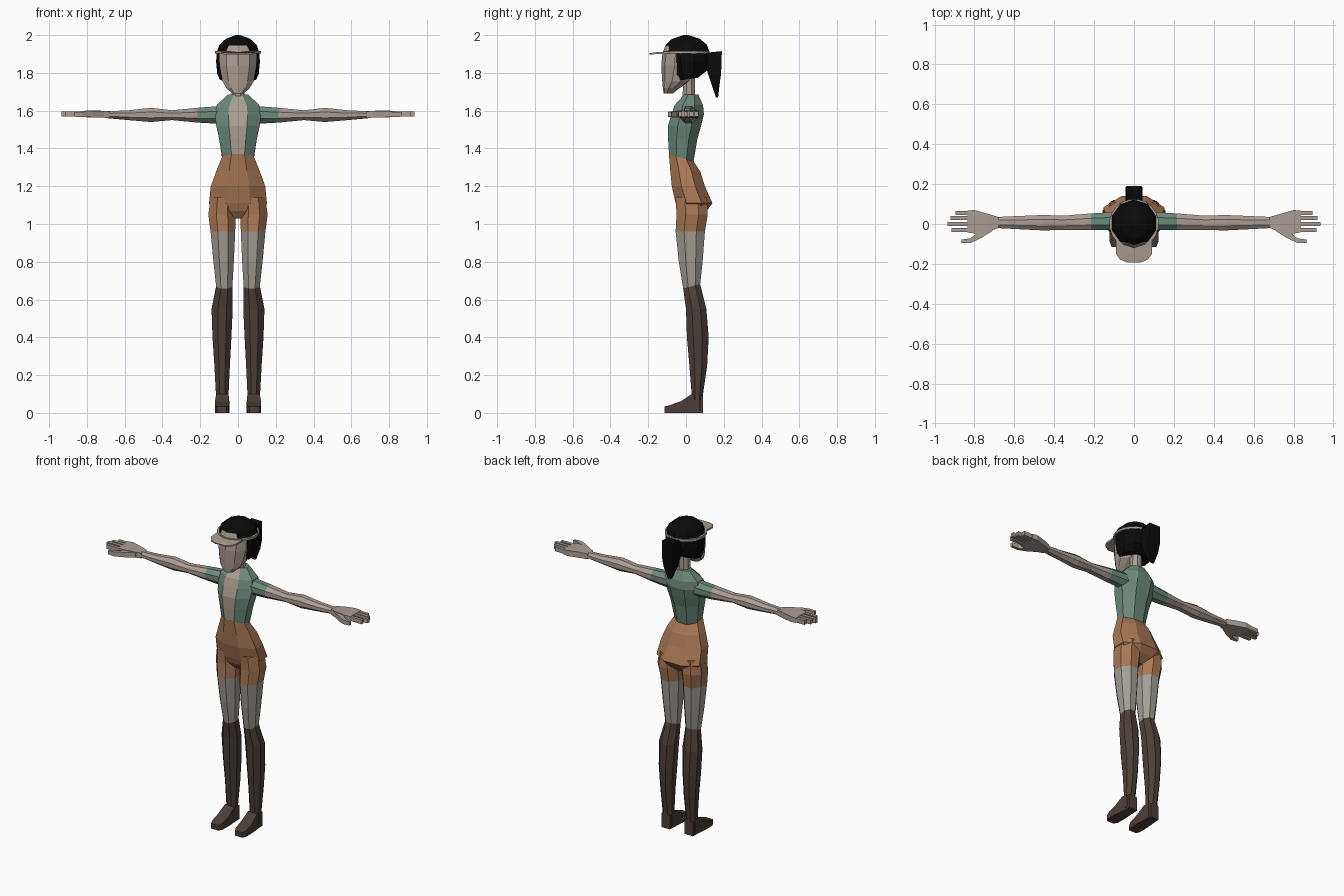
import bpy
import bmesh
from math import pi, sin, cos

default_cube = bpy.data.objects.get("Cube")
if default_cube:
    bpy.data.objects.remove(default_cube, do_unlink=True)


def make_material(name, red, green, blue):
    material = bpy.data.materials.new(name)
    material.use_nodes = True
    colour = (red, green, blue, 1)
    material.diffuse_color = colour
    shader = material.node_tree.nodes["Principled BSDF"]
    shader.inputs["Base Color"].default_value = colour
    shader.inputs["Roughness"].default_value = 0.9
    return material


SKIN = make_material("skin", .40, .34, .29)
STOCKING = make_material("stocking grey", .37, .34, .30)
SHORTS = make_material("shorts tan", .40, .19, .09)
SHIRT = make_material("shirt green", .15, .255, .20)
BOOT = make_material("boot brown", .073, .05, .041)
HAIR = make_material("hair black", .003, .003, .003)


def loft(name, axis, rings, sides, materials, rule=None, mirror=False):
    """Skin polygon rings along an axis.

    Each ring is (position, low u, high u, low v, high v, tilt), where u and v
    are the two remaining axes and tilt slopes the ring along v.
    """
    mesh = bpy.data.meshes.new(name)
    for material in materials:
        mesh.materials.append(material)
    u_axis, v_axis = [other for other in range(3) if other != axis]
    bm = bmesh.new()
    loops = []
    for ring in rings:
        position, u_low, u_high, v_low, v_high = ring[:5]
        tilt = ring[5] if len(ring) > 5 else 0
        loop = []
        for k in range(sides):
            angle = 2 * pi * (k + .5) / sides
            grow = 1 / cos(pi / sides)
            u_off = cos(angle) * grow * (u_high - u_low) / 2
            v_off = sin(angle) * grow * (v_high - v_low) / 2
            point = [0, 0, 0]
            point[axis] = position + tilt * v_off
            point[u_axis] = (u_low + u_high) / 2 + u_off
            point[v_axis] = (v_low + v_high) / 2 + v_off
            loop.append(bm.verts.new(point))
        loops.append(loop)
    for step, (near, far) in enumerate(zip(loops, loops[1:])):
        for k in range(sides):
            after = (k + 1) % sides
            face = bm.faces.new((near[k], near[after], far[after], far[k]))
            if rule:
                face.material_index = rule(step, face.calc_center_median())
    for loop, step in ((loops[0], 0), (loops[-1], len(loops) - 2)):
        cap = bm.faces.new(loop)
        if rule:
            cap.material_index = rule(step, cap.calc_center_median())
    bmesh.ops.recalc_face_normals(bm, faces=bm.faces)
    bm.to_mesh(mesh)
    bm.free()
    part = bpy.data.objects.new(name, mesh)
    bpy.context.scene.collection.objects.link(part)
    if mirror:
        part.modifiers.new("mirror", "MIRROR")
    return part


def centred(position, half_width, low, high, tilt=0):
    return position, -half_width, half_width, low, high, tilt


# Torso with an open strip down the front
loft("shirt_torso", 2, [
    centred(1.35, .083, -.09, .04, -.3),
    centred(1.45, .100, -.095, .06),
    centred(1.52, .115, -.095, .08),
    centred(1.58, .122, -.078, .095),
    centred(1.63, .112, -.06, .09),
    centred(1.685, .055, -.01, .065),
], 8, [SHIRT, SKIN], lambda step, c: int(abs(c.x) < .01 and c.y < 0))

# Hips and seat
loft("hips", 2, [
    centred(1.35, .084, -.091, .041, -.3),
    centred(1.28, .115, -.083, .075),
    centred(1.20, .144, -.075, .10),
    centred(1.11, .153, -.055, .14),
    centred(1.07, .110, -.04, .11),
    centred(1.03, .045, -.01, .06),
], 8, [SHORTS])

# Legs: shorts, then stocking, then tall boot
loft("legs", 2, [
    (1.14, .02, .145, -.055, .11),
    (1.05, .012, .157, -.05, .115),
    (.96, .015, .145, -.055, .10),
    (.80, .022, .130, -.038, .088),
    (.67, .03, .115, -.015, .075, .25),
    (.55, .028, .140, 0, .108),
    (.40, .035, .135, .005, .12),
    (.25, .043, .125, .018, .112),
    (.10, .05, .117, .03, .09),
    (.01, .05, .115, .03, .09),
], 8, [SHORTS, STOCKING, BOOT],
    lambda step, c: 0 if step < 2 else 1 if step < 4 else 2, mirror=True)

loft("feet", 1, [
    (.09, .053, .112, 0, .09),
    (.03, .05, .116, 0, .10),
    (-.03, .046, .122, 0, .06),
    (-.09, .048, .122, 0, .04),
    (-.115, .06, .112, 0, .033),
], 4, [BOOT], mirror=True)

# Arms with short sleeves, flowing into the palms
loft("arms", 0, [
    (.09, -.03, .06, 1.53, 1.625),
    (.215, -.03, .053, 1.537, 1.615),
    (.35, -.03, .042, 1.55, 1.602),
    (.46, -.032, .045, 1.54, 1.615),
    (.58, -.026, .04, 1.55, 1.602),
    (.69, -.02, .035, 1.56, 1.597),
], 8, [SHIRT, SKIN], lambda step, c: min(step, 1), mirror=True)

loft("palms", 0, [
    (.68, -.02, .035, 1.562, 1.596),
    (.73, -.038, .05, 1.563, 1.6),
    (.80, -.048, .07, 1.565, 1.6),
    (.835, -.042, .067, 1.567, 1.598),
], 4, [SKIN], mirror=True)

for label, middle, tip in (("little", .055, .895), ("ring", .029, .92),
                           ("middle", .001, .935), ("index", -.03, .915)):
    loft(label + "_fingers", 0, [
        (reach, middle - .01, middle + .01, 1.569, 1.596)
        for reach in (.80, tip)], 4, [SKIN], mirror=True)

loft("thumbs", 0, [
    (.71, -.035, -.005, 1.565, 1.597),
    (.77, -.072, -.03, 1.565, 1.597),
    (.82, -.095, -.072, 1.566, 1.594),
    (.865, -.095, -.078, 1.568, 1.592),
], 4, [SKIN], mirror=True)

# Neck and head
loft("neck", 2, [
    centred(1.60, .045, -.035, .05),
    centred(1.67, .034, -.018, .048),
    centred(1.79, .034, -.015, .048),
], 8, [SKIN])

loft("face", 2, [
    centred(1.692, .032, -.118, -.07),
    centred(1.72, .062, -.12, -.035),
    centred(1.755, .082, -.122, .02),
    centred(1.84, .099, -.126, .07),
    centred(1.90, .099, -.12, .07),
    centred(1.945, .075, -.106, .05),
], 10, [SKIN])

# Hair cap and ponytail
loft("hair_cap", 2, [
    centred(1.765, .095, -.06, .06, .15),
    centred(1.80, .110, -.09, .11, .15),
    centred(1.86, .116, -.104, .12),
    centred(1.91, .112, -.108, .118),
    centred(1.95, .098, -.10, .105),
    centred(1.98, .065, -.07, .07),
    centred(2.0, .012, -.012, .012),
], 10, [HAIR])

loft("ponytail", 2, [
    centred(1.91, .038, .09, .19, .1),
    centred(1.80, .042, .115, .186),
    centred(1.74, .035, .135, .178),
    centred(1.67, .012, .158, .17),
], 4, [HAIR])

# Sun visor band and bill
loft("visor_band", 2, [
    centred(height, .123, -.122, .124) for height in (1.902, 1.916)
], 20, [SKIN])

loft("visor_bill", 1, [
    centred(-.06, .09, 1.904, 1.915),
    centred(-.15, .09, 1.9, 1.91),
    centred(-.178, .07, 1.898, 1.907),
    centred(-.193, .035, 1.897, 1.904),
], 4, [SKIN])
